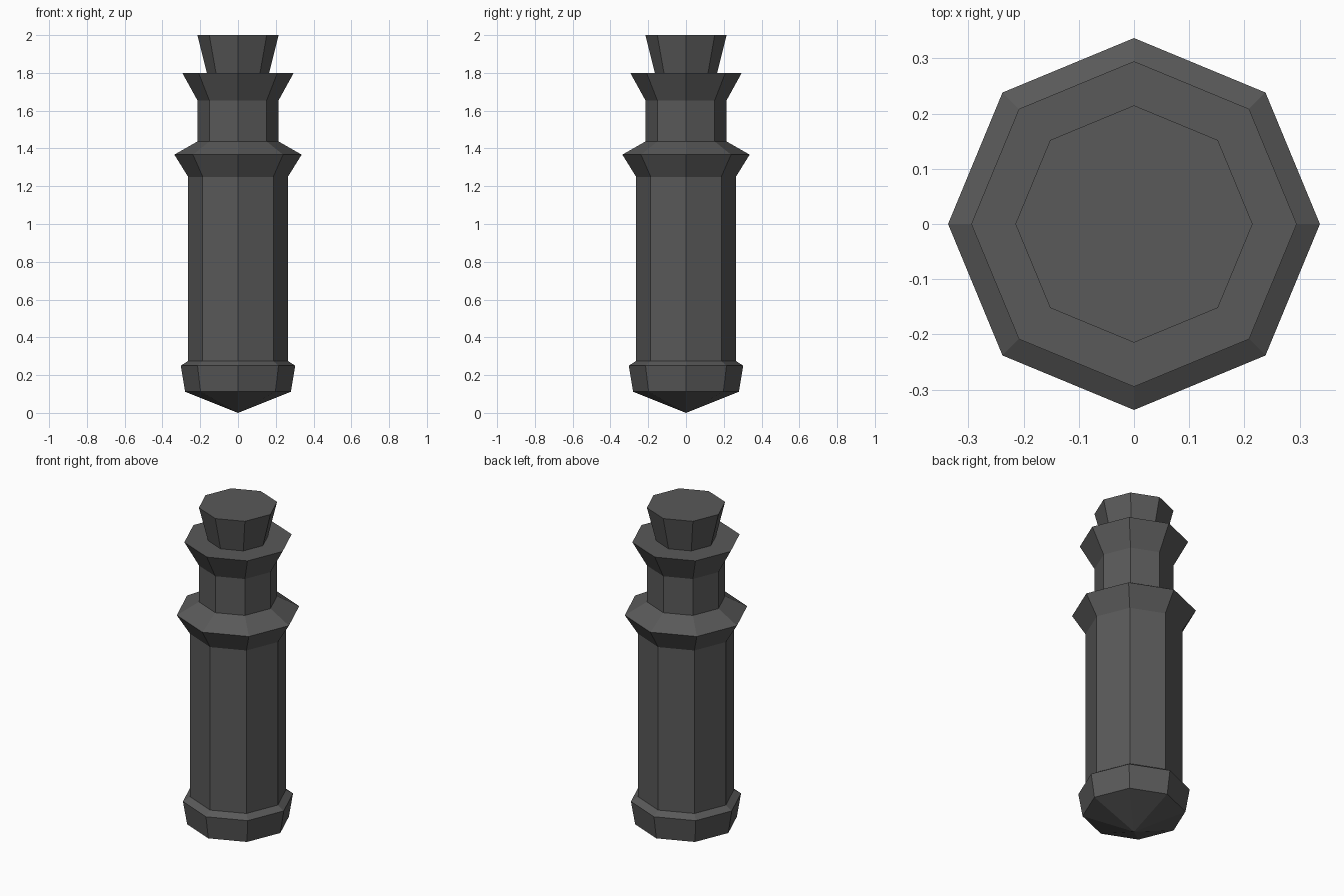
import bpy, bmesh
from math import cos, sin, tau

if "Cube" in bpy.data.objects:
    bpy.data.objects.remove(bpy.data.objects["Cube"])

SIDES = 8
dark = bpy.data.materials.new("dark_grey")
dark.diffuse_color = (0.1, 0.1, 0.1, 1)
dark.use_nodes = True
dark.node_tree.nodes["Principled BSDF"].inputs["Base Color"].default_value = dark.diffuse_color


def turned(name, profile):
    """Eight-sided turned solid from (radius, z) points, bottom to top."""
    bm = bmesh.new()
    rings = []
    for r, z in profile:
        n = SIDES if r > 0 else 1
        rings.append([bm.verts.new((r * cos(tau * i / SIDES), r * sin(tau * i / SIDES), z))
                      for i in range(n)])
    for low, high in zip(rings, rings[1:]):
        for i in range(SIDES):
            j = (i + 1) % SIDES
            if len(low) == 1:
                bm.faces.new((low[0], high[j], high[i]))
            else:
                bm.faces.new((low[i], low[j], high[j], high[i]))
    # flat caps
    bm.faces.new(rings[-1])
    if len(rings[0]) > 1:
        bm.faces.new(rings[0][::-1])
    bmesh.ops.recalc_face_normals(bm, faces=bm.faces)
    mesh = bpy.data.meshes.new(name)
    bm.to_mesh(mesh)
    bm.free()
    mesh.materials.append(dark)
    obj = bpy.data.objects.new(name, mesh)
    bpy.context.collection.objects.link(obj)
    return obj


# Body: pointed foot, base band, shaft, collar ring, neck, flared lip
turned("body", [(0, 0), (0.28, 0.112), (0.303, 0.25), (0.264, 0.275),
                (0.264, 1.25), (0.337, 1.367), (0.215, 1.437),
                (0.215, 1.655), (0.295, 1.8)])

# Stopper: tapered plug set on the lip
turned("stopper", [(0.165, 1.8), (0.215, 2.0)])
